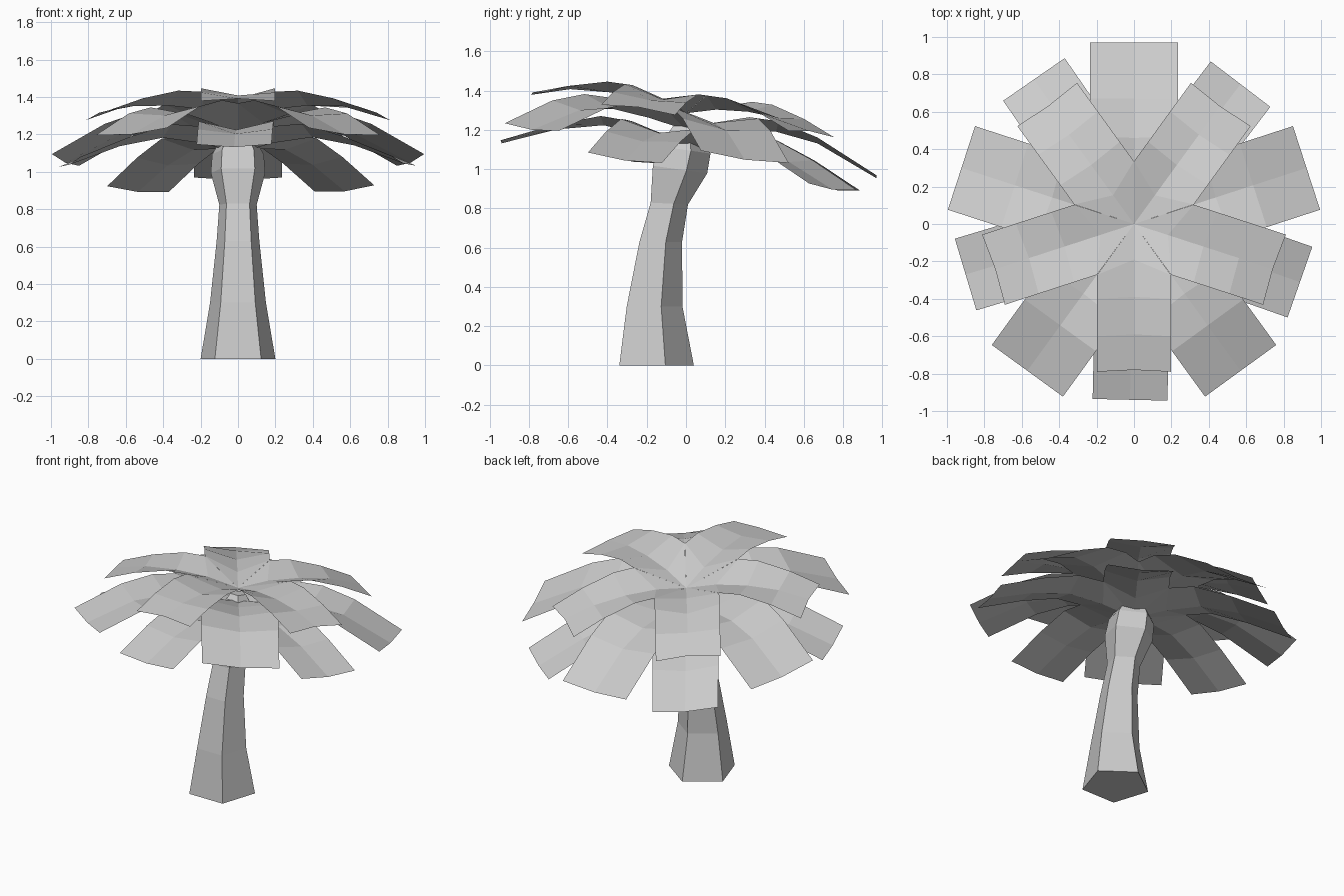
import bpy, math

if "Cube" in bpy.data.objects:
    bpy.data.objects.remove(bpy.data.objects["Cube"])

TILT = 0.14  # the crown leans back: height falls with +y

grey = bpy.data.materials.new("plain_grey")
grey.diffuse_color = (0.6, 0.6, 0.6, 1)
grey.use_nodes = True
grey.node_tree.nodes["Principled BSDF"].inputs["Base Color"].default_value = grey.diffuse_color


def make_object(name, verts, faces):
    mesh = bpy.data.meshes.new(name)
    mesh.from_pydata(verts, [], faces)
    mesh.materials.append(grey)
    mesh.update()
    obj = bpy.data.objects.new(name, mesh)
    bpy.context.collection.objects.link(obj)
    return obj


# Trunk: bent five-sided column, rings of (z, centre y, radius, tilt)
rings = [(0, -0.17, 0.21, 0), (0.3, -0.175, 0.157, 0), (0.63, -0.14, 0.12, 0),
         (0.825, -0.095, 0.105, 0.05), (1.0, -0.045, 0.153, 0.14),
         (1.1, -0.02, 0.145, 0.14), (1.25, 0.0, 0.05, 0.14)]
verts, faces = [], []
for z, cy, rad, tilt in rings:
    for k in range(5):
        a = math.radians(90 + 72 * k)
        y = rad * math.sin(a)
        verts.append((rad * math.cos(a), cy + y, z - tilt * y))
for i in range(len(rings) - 1):
    for k in range(5):
        a, b = i * 5 + k, i * 5 + (k + 1) % 5
        faces.append((a, b, b + 5, a + 5))
faces.append((4, 3, 2, 1, 0))
top = (len(rings) - 1) * 5
faces.append(tuple(range(top, top + 5)))
make_object("trunk", verts, faces)


# Leaf layer: five folded fronds around a sunken star-shaped middle
# rows are (edge radius, edge z, spine radius, spine z)
def leaf_layer(name, start, half, centre_z, rows, end_half=None):
    verts, faces = [], []
    end_half = end_half or half

    def add(r, s, z, ang):
        x = r * math.cos(ang) - s * math.sin(ang)
        y = r * math.sin(ang) + s * math.cos(ang)
        verts.append((x, y, z - TILT * y))

    for k in range(5):
        ang = math.radians(start + 72 * k)
        base = len(verts)
        add(0, 0, centre_z, ang)
        for i, (re, ze, rs, zs) in enumerate(rows):
            w = half + (end_half - half) * i / (len(rows) - 1)
            add(re, -w, ze, ang)
            add(rs, 0, zs, ang)
            add(re, w, ze, ang)
        faces.append((base, base + 1, base + 2))
        faces.append((base, base + 2, base + 3))
        for i in range(len(rows) - 1):
            p = base + 1 + 3 * i
            faces.append((p, p + 3, p + 4, p + 1))
            faces.append((p + 1, p + 4, p + 5, p + 2))
    return make_object(name, verts, faces)


leaf_layer("upper_leaves", -90, 0.197, 1.285,
           [(0.272, 1.39, 0.19, 1.325), (0.40, 1.39, 0.39, 1.337),
            (0.60, 1.34, 0.59, 1.325), (0.79, 1.268, 0.78, 1.282)])
leaf_layer("middle_leaves", -54, 0.235, 1.20,
           [(0.323, 1.31, 0.23, 1.235), (0.47, 1.31, 0.46, 1.255),
            (0.67, 1.255, 0.67, 1.225), (0.97, 1.105, 0.97, 1.09)])
leaf_layer("lower_leaves", -91.3, 0.2, 1.10,
           [(0.275, 1.205, 0.2, 1.145), (0.43, 1.21, 0.42, 1.165),
            (0.66, 1.135, 0.66, 1.11), (0.94, 1.015, 0.94, 1.0)])
